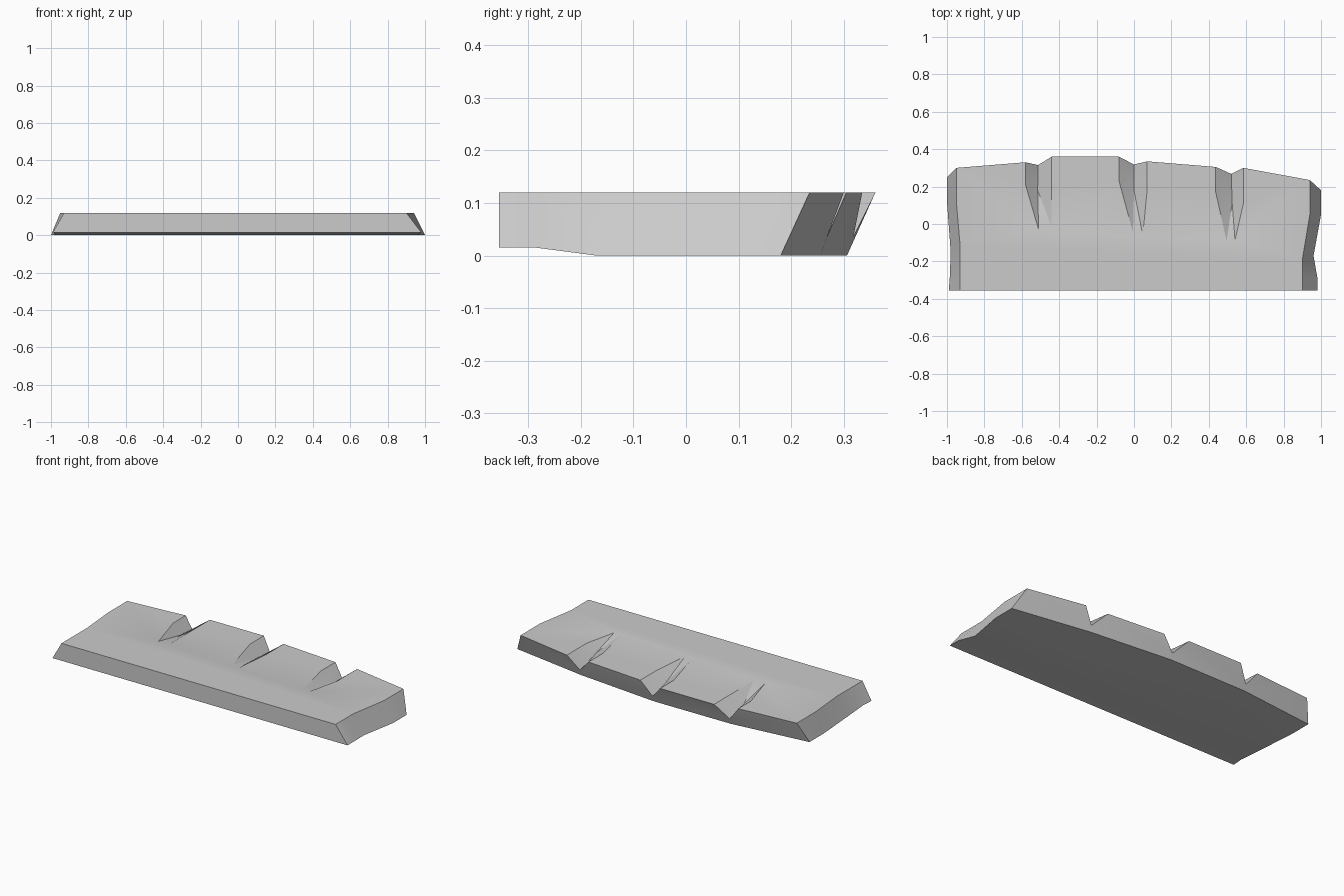
import bpy
import bmesh
import math

default_cube = bpy.data.objects.get("Cube")
if default_cube:
    bpy.data.objects.remove(default_cube, do_unlink=True)

TOP = 0.12          # upper surface height
VALLEY = 0.035      # groove floor at the back edge
FLOOR = 0.075       # groove floor where it starts to rise
LIP = 0.015         # raised underside along the front

bm = bmesh.new()


def row(points, heights):
    """Add vertices from plan positions and matching heights."""
    return [bm.verts.new((x, y, z)) for (x, y), z in zip(points, heights)]


def face(*verts):
    return bm.faces.new(verts)


# Slab ends, listed from back to front: upper rim and lower rim
end_heights = [0, 0, 0, LIP, LIP]
left_top = row([(-.95, .30), (-.95, .12), (-.93, -.11), (-.93, -.285), (-.93, -.355)], [TOP] * 5)
left_low = row([(-1, .25), (-1, .12), (-.98, -.15), (-.985, -.285), (-.99, -.355)], end_heights)
right_top = row([(.94, .235), (.94, .05), (.90, -.19), (.90, -.285), (.90, -.355)], [TOP] * 5)
right_low = row([(1, .18), (1, .05), (.96, -.17), (.98, -.285), (.98, -.355)], end_heights)

# Grooves in plan: left rim (back, bend, tip), right rim (back, bend, tip),
# then the valley (back, bend)
groove_plans = [
    [(-.58, .33), (-.58, .21), (-.51, -.03), (-.44, .36), (-.44, .18), (-.44, -.015),
     (-.513, .315), (-.515, .18)],
    [(-.08, .36), (-.08, .23), (-.005, -.045), (.07, .335), (.07, .18), (.047, -.06),
     (0, .318), (0, .18)],
    [(.437, .305), (.437, .17), (.495, -.09), (.585, .30), (.585, .11), (.54, -.085),
     (.52, .268), (.525, .11)],
]

top_loop = [left_top[2], left_top[1], left_top[0]]
low_loop = [left_low[0]]
wall_start = [left_low[0], left_top[0]]

for plan in groove_plans:
    rim_a, bend_a, tip_a, rim_b, bend_b, tip_b, mouth, floor = row(
        plan, [TOP] * 6 + [VALLEY, FLOOR])
    mx, my = plan[6]
    base = bm.verts.new((mx, my - 0.012, 0))
    # groove walls and rising floor
    face(rim_a, bend_a, floor, mouth)
    face(bend_a, tip_a, floor)
    face(tip_a, tip_b, floor)
    face(floor, tip_b, bend_b)
    face(floor, bend_b, rim_b, mouth)
    # back wall up to this groove
    face(*wall_start, rim_a, mouth, base)
    wall_start = [base, mouth, rim_b]
    top_loop += [rim_a, bend_a, tip_a, tip_b, bend_b, rim_b]
    low_loop.append(base)

face(*wall_start, right_top[0], right_low[0])
top_loop += right_top[:3]
low_loop += right_low[:3] + left_low[2:0:-1]

# Upper surface: notched rear part and plain front part
face(*top_loop)
face(*left_top[2:], *reversed(right_top[2:]))

# Underside: main floor, ramp and front lip
face(*low_loop)
for i in (2, 3):
    face(left_low[i], right_low[i], right_low[i + 1], left_low[i + 1])

# End walls and front wall
for upper, lower in ((left_top, left_low), (right_top, right_low)):
    for i in range(len(upper) - 1):
        face(upper[i], upper[i + 1], lower[i + 1], lower[i])
face(left_top[-1], right_top[-1], right_low[-1], left_low[-1])

bmesh.ops.recalc_face_normals(bm, faces=bm.faces)
mesh = bpy.data.meshes.new("notched_slab")
bm.to_mesh(mesh)
bm.free()

# Single stone grey material
stone = bpy.data.materials.new("stone_grey")
stone.use_nodes = True
colour = (0.6, 0.6, 0.6, 1)
stone.diffuse_color = colour
for node in stone.node_tree.nodes:
    if node.type == 'BSDF_PRINCIPLED':
        node.inputs["Base Color"].default_value = colour
mesh.materials.append(stone)

slab = bpy.data.objects.new("notched_slab", mesh)
bpy.context.collection.objects.link(slab)
bpy.ops.object.select_all(action='DESELECT')
slab.select_set(True)
bpy.context.view_layer.objects.active = slab
bpy.ops.object.shade_smooth_by_angle(angle=math.radians(25))
